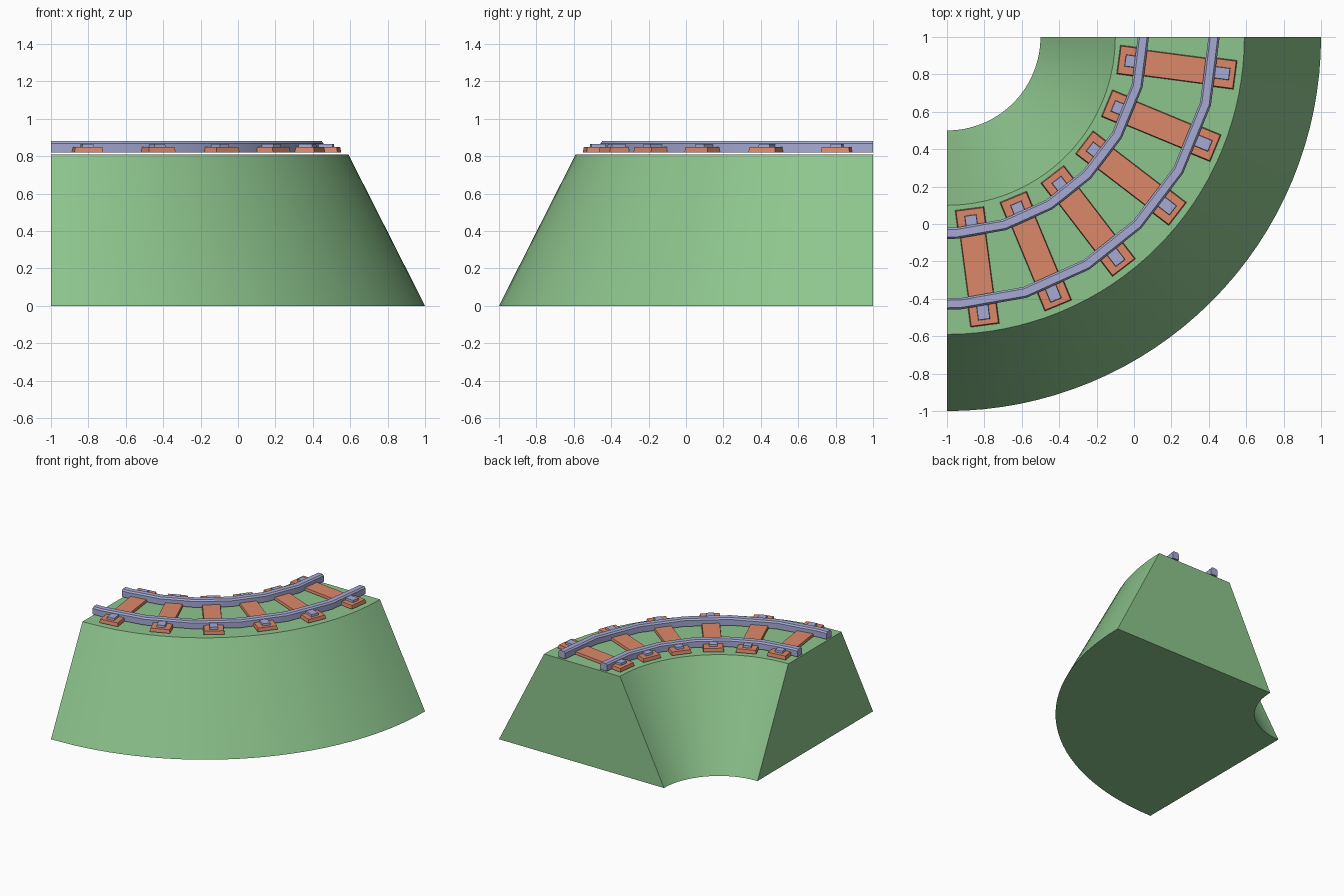
import bpy, bmesh, math
from mathutils import Matrix, Vector

if "Cube" in bpy.data.objects:
    bpy.data.objects.remove(bpy.data.objects["Cube"])

CX, CY = -1.0, 1.0  # centre of the curve


def material(name, color):
    m = bpy.data.materials.new(name)
    m.diffuse_color = (*color, 1)
    m.use_nodes = True
    m.node_tree.nodes["Principled BSDF"].inputs["Base Color"].default_value = m.diffuse_color
    return m


GREEN = material("grass green", (0.27, 0.56, 0.27))
ORANGE = material("sleeper orange", (0.72, 0.25, 0.14))
STEEL = material("rail blue grey", (0.38, 0.40, 0.65))


def polar(r, deg, z):
    a = math.radians(deg)
    return Vector((CX + r * math.sin(a), CY - r * math.cos(a), z))


def finish(bm, name, mat, smooth=None):
    bmesh.ops.recalc_face_normals(bm, faces=bm.faces)
    me = bpy.data.meshes.new(name)
    bm.to_mesh(me)
    bm.free()
    me.materials.append(mat)
    ob = bpy.data.objects.new(name, me)
    bpy.context.collection.objects.link(ob)
    if smooth:
        bpy.ops.object.select_all(action='DESELECT')
        ob.select_set(True)
        bpy.context.view_layer.objects.active = ob
        bpy.ops.object.shade_smooth_by_angle(angle=math.radians(smooth))
    return ob


def sweep(name, mat, profile, angles, smooth):
    """Sweep a closed (radius, z) profile around the curve centre."""
    bm = bmesh.new()
    rings = [[bm.verts.new(polar(r, a, z)) for r, z in profile] for a in angles]
    n = len(profile)
    for p, q in zip(rings, rings[1:]):
        for i in range(n):
            j = (i + 1) % n
            bm.faces.new((p[i], p[j], q[j], q[i]))
    bm.faces.new(rings[0])
    bm.faces.new(rings[-1])
    return finish(bm, name, mat, smooth)


def block(bm, deg, r0, r1, width, z0, z1, inset=0.0):
    """Radially aligned block whose top is drawn in by the inset."""
    cube = bmesh.ops.create_cube(bm, size=1)["verts"]
    for v in cube:
        top = v.co.z > 0
        k = inset if top else 0
        x = (r1 - r0 - 2 * k) * v.co.x + (r0 + r1) / 2
        y = (width - 2 * k) * v.co.y
        v.co = Vector((x, y, z1 if top else z0))
    rot = Matrix.Translation((CX, CY, 0)) @ Matrix.Rotation(math.radians(deg - 90), 4, 'Z')
    bmesh.ops.transform(bm, matrix=rot, verts=cube)


# embankment: a quarter ring with sloping sides
sweep("embankment", GREEN, [(0.5, 0), (2.0, 0), (1.59, 0.81), (0.9, 0.81)],
      [90 * i / 32 for i in range(33)], 25)

# rails with slightly chamfered top edges, bent in straight lengths
bends = [0, 3, 17, 31.5, 45.5, 60, 75.5, 90]
for name, r in (("inner_rail", 1.05), ("outer_rail", 1.428)):
    h = 0.03
    sweep(name, STEEL, [(r - h, 0.82), (r + h, 0.82), (r + h, 0.868), (r + h - 0.01, 0.88),
                        (r - h + 0.01, 0.88), (r - h, 0.868)], bends, 30)

# sleepers: plank, thicker end blocks, and rail clips
for i in range(6):
    deg = 7.5 + 15 * i
    bm = bmesh.new()
    block(bm, deg, 1.0, 1.48, 0.14, 0.82, 0.84, 0.004)
    block(bm, deg, 0.925, 1.045, 0.156, 0.82, 0.848, 0.005)
    block(bm, deg, 1.435, 1.555, 0.156, 0.82, 0.848, 0.005)
    finish(bm, f"sleeper_{i + 1}", ORANGE)
    bm = bmesh.new()
    block(bm, deg, 0.96, 1.04, 0.066, 0.84, 0.865, 0.003)
    block(bm, deg, 1.435, 1.525, 0.066, 0.84, 0.865, 0.003)
    finish(bm, f"rail_clips_{i + 1}", STEEL)
